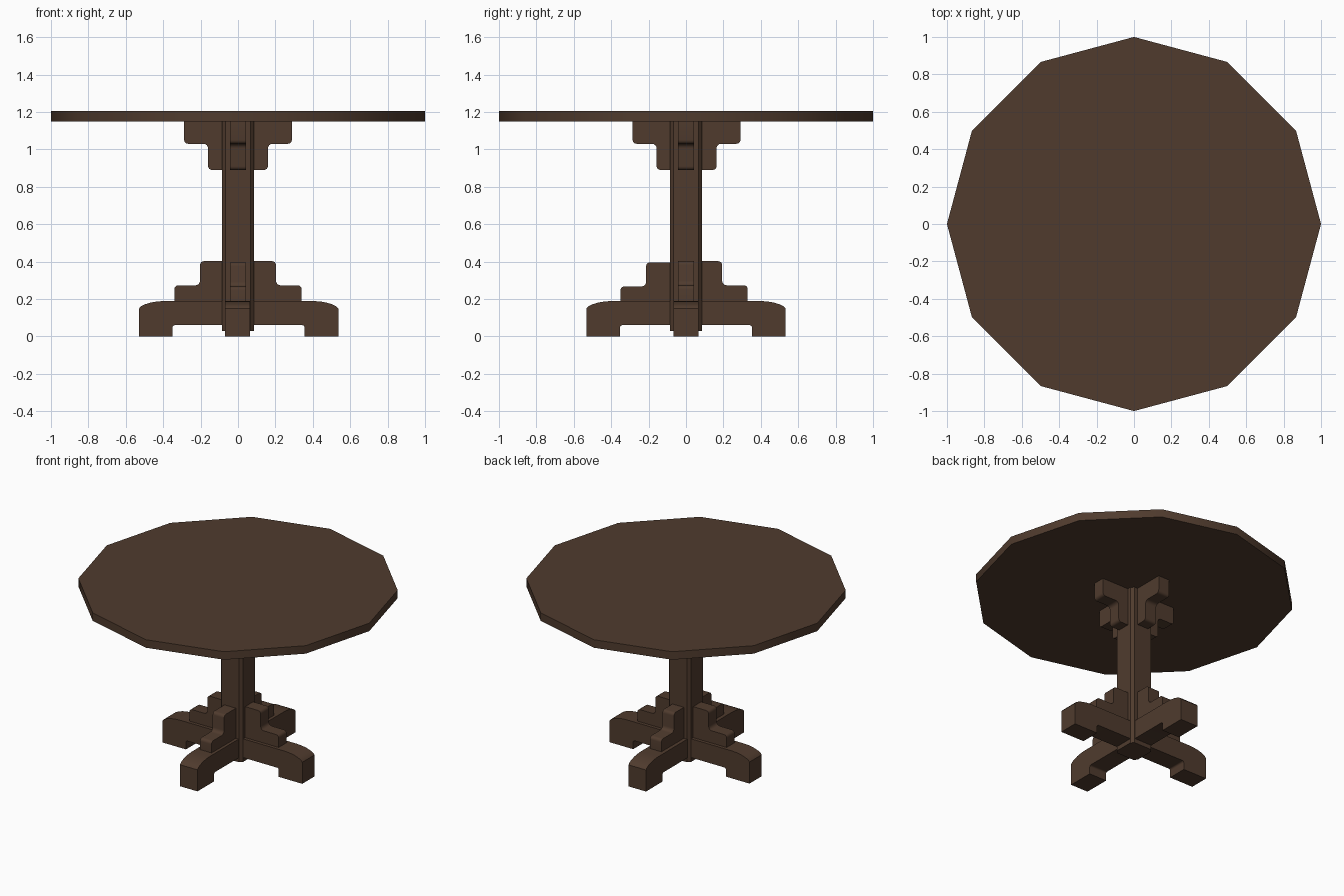
import bpy, bmesh, math
from mathutils import Vector, Matrix

if "Cube" in bpy.data.objects:
    bpy.data.objects.remove(bpy.data.objects["Cube"])

wood = bpy.data.materials.new("dark brown wood")
wood.diffuse_color = (0.080, 0.044, 0.027, 1)
wood.use_nodes = True
wood.node_tree.nodes["Principled BSDF"].inputs["Base Color"].default_value = wood.diffuse_color


def finish(name, bm):
    """Turn a bmesh into a named, coloured object with sharp corners kept."""
    bmesh.ops.recalc_face_normals(bm, faces=bm.faces)
    me = bpy.data.meshes.new(name)
    bm.to_mesh(me)
    bm.free()
    me.materials.append(wood)
    ob = bpy.data.objects.new(name, me)
    bpy.context.collection.objects.link(ob)
    bpy.ops.object.select_all(action='DESELECT')
    ob.select_set(True)
    bpy.context.view_layer.objects.active = ob
    bpy.ops.object.shade_smooth_by_angle(angle=math.radians(35))
    return ob


def prism(name, pts, depth, matrix):
    """Extrude a 2D outline along local z, then place it."""
    bm = bmesh.new()
    face = bm.faces.new([bm.verts.new((x, y, 0)) for x, y in pts])
    ext = bmesh.ops.extrude_face_region(bm, geom=[face])
    bmesh.ops.translate(bm, vec=(0, 0, depth),
                        verts=[v for v in ext['geom'] if isinstance(v, bmesh.types.BMVert)])
    bmesh.ops.transform(bm, matrix=matrix, verts=bm.verts)
    return finish(name, bm)


def rounded(pts, steps=4):
    """Outline points (x, y, radius) -> outline with rounded corners."""
    out = []
    for i, (x, y, r) in enumerate(pts):
        p = Vector((x, y))
        if r == 0:
            out.append((x, y))
            continue
        a = (Vector(pts[i - 1][:2]) - p).normalized()
        b = (Vector(pts[(i + 1) % len(pts)][:2]) - p).normalized()
        c = p + (a + b) * r
        for k in range(steps + 1):
            t = k / steps * math.pi / 2
            q = c - b * r * math.cos(t) - a * r * math.sin(t)
            out.append((q.x, q.y))
    return out


def arm(name, outline, width, angle, shift):
    """Radial piece: outline x = distance from centre, y = height."""
    m = (Matrix.Translation(shift) @ Matrix.Rotation(angle, 4, 'Z')
         @ Matrix.Rotation(math.pi / 2, 4, 'X')
         @ Matrix.Translation((0, 0, -width / 2)))
    prism(name, outline, width, m)


# Twelve-sided table top
top = [(math.cos(i * math.pi / 6), math.sin(i * math.pi / 6)) for i in range(12)]
prism("table_top", top, 0.055, Matrix.Translation((0, 0, 1.15)))

# Square column with chamfered corners
h, c = 0.085, 0.066
column = [(h, -c), (h, c), (c, h), (-c, h), (-h, c), (-h, -c), (-c, -h), (c, -h)]
prism("column", column, 1.125, Matrix.Translation((0, 0, 0.03)))

# Outlines of the radial pieces
upper = rounded([(0.07, 1.152, 0), (0.07, 0.89, 0), (0.16, 0.89, 0.02),
                 (0.16, 1.03, 0.025), (0.288, 1.03, 0.02), (0.288, 1.152, 0)])
lower = rounded([(0.07, 0.18, 0), (0.34, 0.18, 0), (0.34, 0.273, 0.02),
                 (0.203, 0.273, 0.025), (0.203, 0.402, 0.02), (0.07, 0.402, 0)])
foot = rounded([(0.07, 0.06, 0), (0.353, 0.06, 0.012), (0.353, 0, 0), (0.533, 0, 0),
                (0.533, 0.148, 0), (0.523, 0.16, 0), (0.502, 0.171, 0),
                (0.47, 0.181, 0), (0.435, 0.187, 0), (0.40, 0.189, 0), (0.07, 0.189, 0)])

# Four of each, around the column
for i, side in enumerate(("right", "back", "left", "front")):
    ang = i * math.pi / 2
    arm("upper_bracket_" + side, upper, 0.085, ang, (0, 0.003 if i % 2 else -0.0, 0))
    # the front and back lower brackets sit slightly towards the front
    dy = -0.01 if i % 2 else 0
    dz = -0.006 if side == "front" else 0
    arm("lower_bracket_" + side, lower, 0.087, ang, (0, dy, dz))
    arm("foot_" + side, foot, 0.133, ang, (0.003 if i % 2 == 0 else -0.002, 0, 0))
